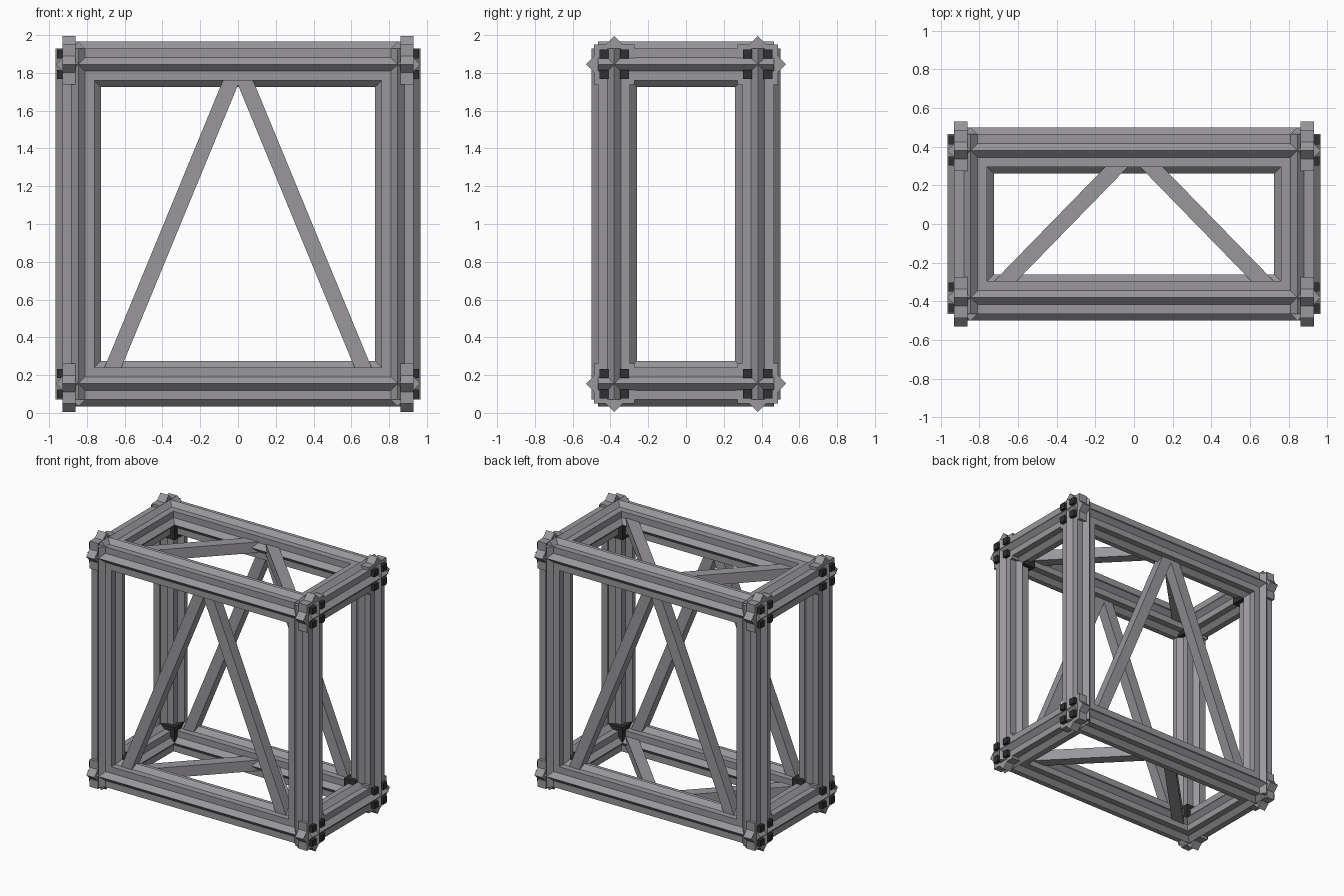
import bpy, bmesh, math
from mathutils import Vector

cube = bpy.data.objects.get("Cube")
if cube:
    bpy.data.objects.remove(cube, do_unlink=True)


def material(name, color):
    m = bpy.data.materials.new(name)
    m.use_nodes = True
    m.diffuse_color = (*color, 1)
    m.node_tree.nodes["Principled BSDF"].inputs["Base Color"].default_value = (*color, 1)
    return m


grey = material("steel grey", (0.32, 0.31, 0.33))
dark = material("dark grey", (0.03, 0.03, 0.032))

# Beam axes, section radius and centre height
AX, AY, AZ, MID = 0.845, 0.38, 0.845, 1.0
R = 0.12
HALF = R / math.sqrt(2)


def star(radius):
    """Outline of two squares crossed at 45 degrees."""
    inner = radius / math.sqrt(2) / math.cos(math.pi / 8)
    return [((radius if i % 2 == 0 else inner) * math.cos(i * math.pi / 8),
             (radius if i % 2 == 0 else inner) * math.sin(i * math.pi / 8))
            for i in range(16)]


def square(width):
    h = width / 2
    return [(-h, -h), (h, -h), (h, h), (-h, h)]


def prism(name, outline, start, end, side, mat):
    """Sweep an outline from start to end; side fixes its first axis."""
    a, b = Vector(start), Vector(end)
    w = (b - a).normalized()
    u = Vector(side)
    v = w.cross(u)
    bm = bmesh.new()
    rings = [[bm.verts.new(p + u * s + v * t) for s, t in outline] for p in (a, b)]
    n = len(outline)
    for i in range(n):
        j = (i + 1) % n
        bm.faces.new((rings[0][i], rings[0][j], rings[1][j], rings[1][i]))
    bm.faces.new(rings[0][::-1])
    bm.faces.new(rings[1])
    return finish(name, bm, mat)


def box(name, lo, hi, mat):
    bm = bmesh.new()
    bmesh.ops.create_cube(bm, size=1)
    for vert in bm.verts:
        vert.co = Vector((h if c > 0 else l) for c, l, h in zip(vert.co, lo, hi))
    return finish(name, bm, mat)


def finish(name, bm, mat):
    bmesh.ops.recalc_face_normals(bm, faces=bm.faces)
    mesh = bpy.data.meshes.new(name)
    bm.to_mesh(mesh)
    bm.free()
    mesh.materials.append(mat)
    ob = bpy.data.objects.new(name, mesh)
    bpy.context.collection.objects.link(ob)
    return ob


# Twelve star-section beams, each ending flush with its neighbours
axis_pos = (AX, AY, AZ)
for k, label in enumerate(("width_beam", "depth_beam", "upright_beam")):
    p, q = (k + 1) % 3, (k + 2) % 3
    for sp in (-1, 1):
        for sq in (-1, 1):
            a = Vector((0, 0, MID))
            a[p] += sp * axis_pos[p]
            a[q] += sq * axis_pos[q]
            b = a.copy()
            a[k] -= axis_pos[k] + HALF
            b[k] += axis_pos[k] + HALF
            side = Vector((0, 0, 0))
            side[p] = 1
            prism(label, star(R), a, b, side, grey)

# Corner joints: star collar, dark inner block and dark outer studs
for sx in (-1, 1):
    for sy in (-1, 1):
        for sz in (-1, 1):
            c = Vector((sx * AX, sy * AY, MID + sz * AZ))
            prism("corner_collar", star(0.15), (sx * 0.86, c.y, c.z),
                  (sx * 0.93, c.y, c.z), (0, 1, 0), grey)
            inner = c - Vector((sx, sy, sz)) * (R - 0.001)
            box("inner_corner_block", [min(i) for i in zip(c, inner)],
                [max(i) for i in zip(c, inner)], dark)
            for ty in (-1, 1):
                for tz in (-1, 1):
                    m = Vector((sx * 0.939, c.y + ty * 0.054, c.z + tz * 0.054))
                    d = Vector((0.019, 0.024, 0.024))
                    box("corner_stud", m - d, m + d, dark)

# Diagonal braces on front, back, top and bottom
BAR = 0.083


def brace(name, foot, head, side):
    a, b = Vector(foot), Vector(head)
    w = (b - a).normalized() * 0.05
    prism(name, square(BAR), a - w, b + w, side, grey)


for sx in (-1, 1):
    for s in (-1, 1):
        brace("upright_brace", (sx * 0.66, s * AY, 0.245),
              (sx * 0.035, s * AY, 1.76), (0, 1, 0))
        z = MID + s * AZ
        brace("flat_brace", (sx * 0.66, -0.29, z), (sx * 0.09, 0.295, z), (0, 0, 1))
